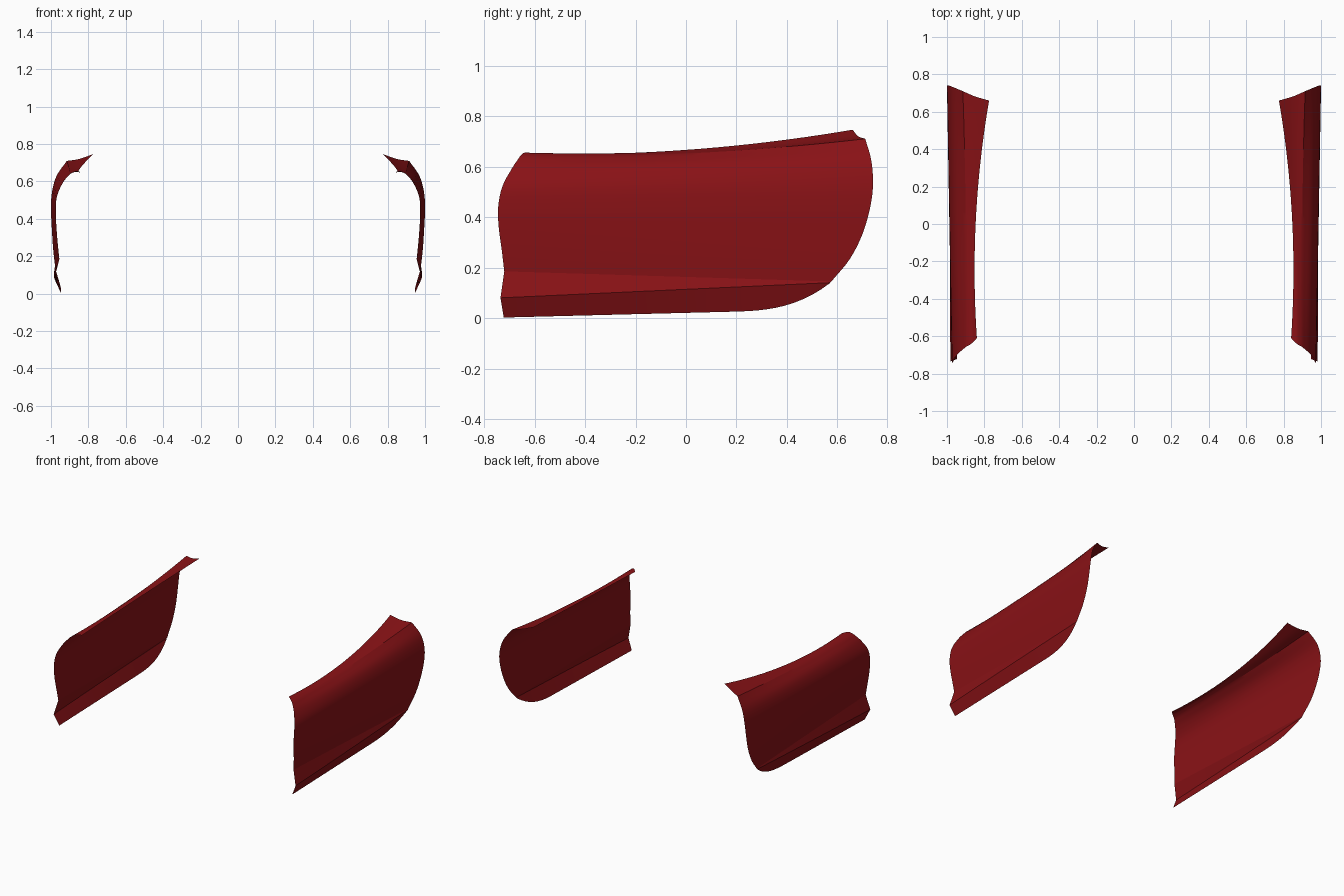
import bpy, bmesh, math
from mathutils import Vector

if "Cube" in bpy.data.objects:
    bpy.data.objects.remove(bpy.data.objects["Cube"])

COLS, SUB = 36, 4

# Level lines of one door skin: front end (x,y,z), back end (x,y,z), mid sag (x,z)
ROWS = [
    ((.982, -.735, .080), (.980, .570, .140), (.002, .000)),   # sill crease
    ((.955, -.720, .185), (.978, .576, .145), (.000, .000)),   # body crease
    ((.964, -.730, .270), (.988, .650, .235), (.000, .000)),
    ((.971, -.742, .360), (.995, .702, .340), (.000, .000)),
    ((.974, -.744, .440), (1.00, .732, .450), (.000, .000)),
    ((.968, -.728, .520), (.995, .741, .540), (.000, .000)),
    ((.937, -.690, .592), (.970, .733, .630), (.000, -.008)),
    ((.900, -.658, .640), (.915, .710, .710), (-.008, -.022)),  # shoulder crease
    ((.870, -.640, .655), (.850, .682, .720), (.008, -.026)),
    ((.840, -.610, .650), (.775, .660, .746), (.038, -.030)),   # window ledge
]


def catmull(points):
    """Smooth a chain of control vectors."""
    out = []
    for i in range(len(points) - 1):
        b, c = points[i], points[i + 1]
        a = points[i - 1] if i else b * 2 - c
        d = points[i + 2] if i + 2 < len(points) else c * 2 - b
        for k in range(SUB):
            t = k / SUB
            out.append(0.5 * (b * 2 + (c - a) * t + (a * 2 - b * 5 + c * 4 - d) * t * t
                              + (b * 3 - a - c * 3 + d) * t ** 3))
    return out + [points[-1]]


def column(u):
    """Section of the door at fraction u of its length, bottom to top."""
    pts = []
    for f, b, (sx, sz) in ROWS:
        p = Vector(f).lerp(Vector(b), u)
        w = 4 * u * (1 - u)
        pts.append(p + Vector((sx * w, 0, sz * w)))
    # lower edge sweeps up at the rear to meet the sill crease
    y = -.722 + 1.292 * u
    t = max(0, (y - .18) / .39) ** 2.8
    bottom = Vector((.946 + .032 * t, y, .002 + .033 * u + .103 * t))
    return [bottom, pts[0]] + catmull(pts[1:8])[:-1] + catmull(pts[7:])


def make_door(name, side, mat):
    bm = bmesh.new()
    grid = []
    for i in range(COLS + 1):
        grid.append([bm.verts.new((side * p.x, p.y, p.z)) for p in column(i / COLS)])
    for a, b in zip(grid, grid[1:]):
        for j in range(len(a) - 1):
            q = [a[j], b[j], b[j + 1], a[j + 1]]
            bm.faces.new(q if side > 0 else q[::-1])
        # the two lower body creases stay sharp
        for j in (1, 2):
            bm.edges.get((a[j], b[j])).smooth = False
    me = bpy.data.meshes.new(name)
    bm.to_mesh(me)
    bm.free()
    me.materials.append(mat)
    ob = bpy.data.objects.new(name, me)
    bpy.context.collection.objects.link(ob)
    bpy.ops.object.select_all(action='DESELECT')
    ob.select_set(True)
    bpy.context.view_layer.objects.active = ob
    bpy.ops.object.shade_smooth_by_angle(angle=math.radians(25), keep_sharp_edges=True)


red = bpy.data.materials.new("dark_red_paint")
red.diffuse_color = (.25, .006, .008, 1)
red.use_nodes = True
red.node_tree.nodes["Principled BSDF"].inputs["Base Color"].default_value = red.diffuse_color
make_door("right_door_skin", 1, red)
make_door("left_door_skin", -1, red)
